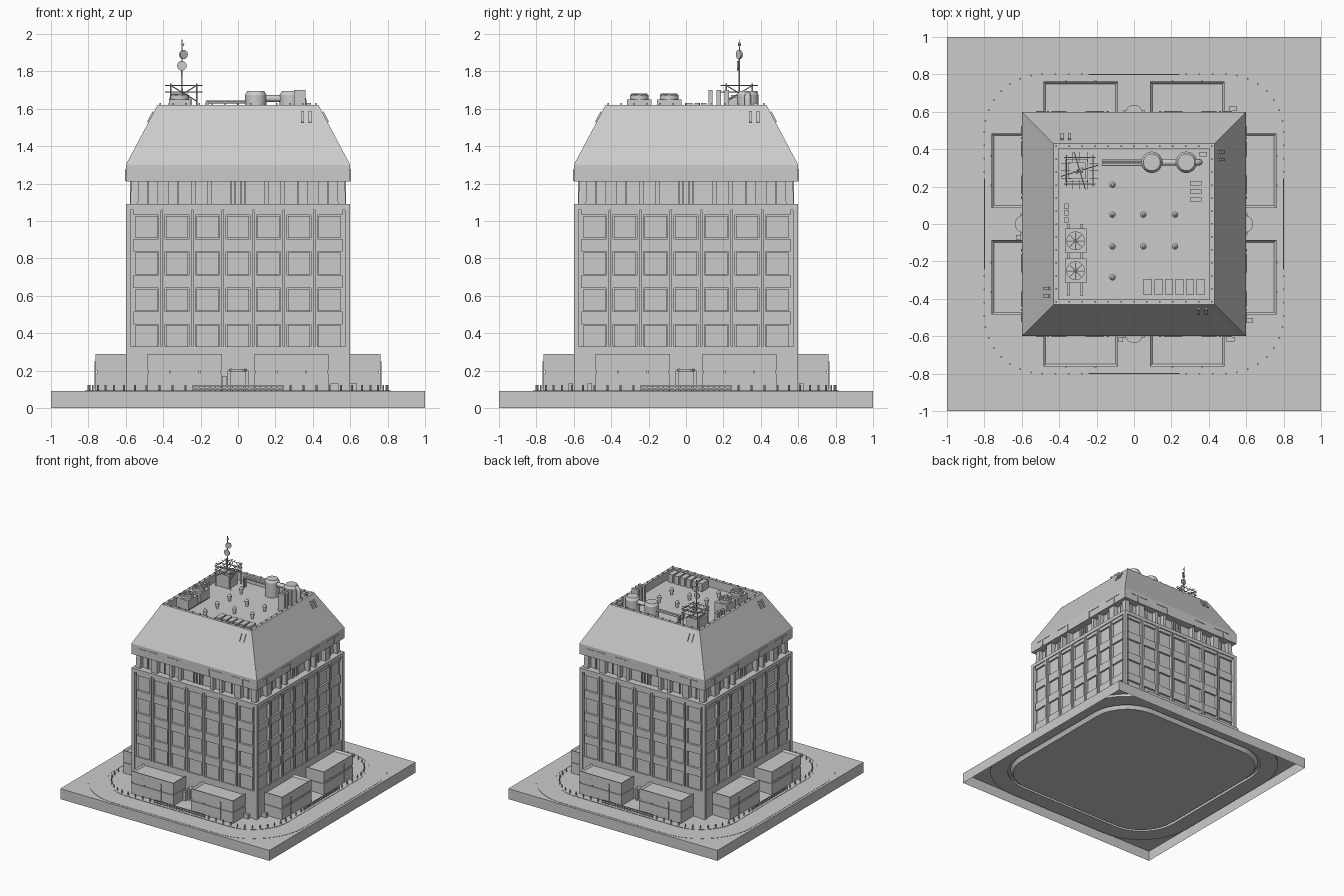
import bpy, bmesh, math
from mathutils import Matrix, Vector

if "Cube" in bpy.data.objects:
    bpy.data.objects.remove(bpy.data.objects["Cube"])

SIDES = [Matrix.Rotation(k * math.pi / 2, 4, 'Z') for k in range(4)]
ONE = [Matrix.Identity(4)]


class Part:
    """Collects primitives into one named mesh object."""
    def __init__(self, name):
        self.name, self.bm = name, bmesh.new()

    def box(self, x0, x1, y0, y1, z0, z1, mats=ONE, inset=0.0, depth=0.0):
        for m in mats:
            s = Matrix.Diagonal((x1 - x0, y1 - y0, z1 - z0, 1))
            t = Matrix.Translation(((x0 + x1) / 2, (y0 + y1) / 2, (z0 + z1) / 2))
            vs = bmesh.ops.create_cube(self.bm, size=1, matrix=m @ t @ s)['verts']
            if inset:
                top = max({f for v in vs for f in v.link_faces}, key=lambda f: f.calc_center_median().z)
                bmesh.ops.inset_region(self.bm, faces=[top], thickness=inset)
                bmesh.ops.translate(self.bm, verts=top.verts, vec=(0, 0, -depth))

    def side(self, u0, u1, d0, d1, z0, z1, **kw):
        """Box on all four facades: u along the wall, d outward."""
        self.box(u0, u1, -d1, -d0, z0, z1, mats=SIDES, **kw)

    def rod(self, a, b, r, r2=None, n=12, mats=ONE):
        a, b = Vector(a), Vector(b)
        q = (b - a).to_track_quat('Z', 'Y').to_matrix().to_4x4()
        for m in mats:
            bmesh.ops.create_cone(self.bm, cap_ends=True, segments=n, radius1=r,
                                  radius2=r if r2 is None else r2, depth=(b - a).length,
                                  matrix=m @ Matrix.Translation((a + b) / 2) @ q)

    def rings(self, levels, caps=(False, True), closed=False):
        """Skin stacked (half size, z, corner radius) outlines."""
        loops = [[self.bm.verts.new((x, y, z)) for x, y in outline(h, r)] for h, z, r in levels]
        pairs = list(zip(loops, loops[1:])) + ([(loops[-1], loops[0])] if closed else [])
        for a, b in pairs:
            for i in range(len(a)):
                j = (i + 1) % len(a)
                self.bm.faces.new((a[i], a[j], b[j], b[i]))
        if caps[0]:
            self.bm.faces.new(loops[0][::-1])
        if caps[1]:
            self.bm.faces.new(loops[-1])

    def done(self, smooth=False):
        me = bpy.data.meshes.new(self.name)
        self.bm.to_mesh(me)
        self.bm.free()
        ob = bpy.data.objects.new(self.name, me)
        bpy.context.collection.objects.link(ob)
        if smooth:
            bpy.context.view_layer.objects.active = ob
            ob.select_set(True)
            bpy.ops.object.shade_smooth_by_angle()
            ob.select_set(False)


def outline(h, r, n=10):
    """Square of half size h with corner radius r."""
    if r == 0:
        return [(-h, -h), (h, -h), (h, h), (-h, h)]
    pts = []
    for k, (sx, sy) in enumerate([(-1, -1), (1, -1), (1, 1), (-1, 1)]):
        for i in range(n + 1):
            a = math.pi + (k + i / n) * math.pi / 2
            pts.append((sx * (h - r) + r * math.cos(a), sy * (h - r) + r * math.sin(a)))
    return pts


# Ground: open skirt, road ring and plaza slab
p = Part("ground_base")
p.rings([(1, 0, 0), (1, .09, 0)])
p.done()
p = Part("road_ring")
p.rings([(.84, .07, .35), (.98, .07, .48), (.98, .092, .48), (.84, .092, .35)], (False, False), True)
p.done()
p = Part("plaza_slab")
p.rings([(.8, .055, .32), (.82, .094, .33)], (True, True))
p.done()

# Tower core, corner posts, top band
p = Part("tower_core")
p.rings([(.572, .09, 0), (.572, 1.07, 0)])
p.done()
p = Part("tower_frame")
p.side(-.6, -.571, .571, .6, .09, 1.06)
p.side(-.6, .6, .5, .6, 1.06, 1.09)
p.side(-.571, .571, .57, .592, .09, .33)
p.done()

# Facade: seven bays with pilasters, spandrels and window panels
bay = .1632
pil, span, win = Part("pilasters"), Part("spandrels"), Part("window_panels")
for i in range(6):
    c = (i - 2.5) * bay
    for s in (-.011, .011):
        pil.side(c + s - .007, c + s + .007, .57, .598, .33, 1.06)
for i in range(7):
    c = (i - 3) * bay
    for k in range(4):
        z = .325 + k * .195
        win.side(c - .058, c + .058, .57, .582, z, z + .117)
        span.side(c - .068, c + .068, .57, .592, z + .122, min(z + .19, 1.06))
for q in (pil, span, win):
    q.done()

# Recessed floor with columns and mullions
p = Part("recessed_floor")
p.rings([(.54, 1.08, 0), (.535, 1.22, 0)])
p.done()
p = Part("recessed_floor_columns")
for s in (-1, 1):
    for c, w in ((.40, .03), (.155, .012), (.24, .012)):
        p.side(s * c - w, s * c + w, .53, .578, 1.09, 1.21)
    for c in (.04, .015, .48, .32):
        p.side(s * c - .004, s * c + .004, .53, .55, 1.09, 1.21)
p.rod((-.555, -.555, 1.09), (-.55, -.55, 1.21), .03, n=4, mats=SIDES)
p.done()

# Sloped roof with sunken deck
p = Part("mansard_roof")
p.rings([(.52, 1.21, 0), (.6, 1.21, 0), (.6, 1.30, 0), (.43, 1.62, 0), (.405, 1.62, 0), (.405, 1.55, 0)], (True, True))
p.done()
p = Part("roof_band_trim")
for s in (-1, 1):
    for c, a, b in ((.14, .16, .26), (.46, .36, .44)):
        p.side(s * c - .006, s * c + .006, .59, .604, 1.215, 1.275)
        u0, u1 = sorted((s * a, s * b))
        p.side(u0, u1, .59, .604, 1.268, 1.275)
    p.side(s * .5 - .025, s * .5 + .025, .59, .604, 1.268, 1.275)
p.done()
p = Part("roof_slope_vents")
for u in (.345, .385):
    tilt = Matrix.Translation((u, -.4645, 1.555)) @ Matrix.Rotation(-.488, 4, 'X')
    p.box(-.009, .009, -.008, .008, -.032, .032, mats=[m @ tilt for m in SIDES])
p.done()
p = Part("parapet_studs")
for i in range(12):
    u = -.415 + i * .0692
    p.box(u - .004, u + .004, -.421, -.413, 1.615, 1.631, mats=SIDES)
p.done()

# Ground annexes, two on each side
p = Part("annex_blocks")
for u in (-.485, .085):
    p.side(u, u + .4, .57, .762, .09, .185)
    p.side(u + .006, u + .394, .57, .755, .185, .2)
    p.side(u, u + .4, .57, .762, .2, .29, inset=.018, depth=.015)
    for v in (.12, .28):
        p.side(u + v - .005, u + v + .005, .76, .766, .1, .25)
p.done()

# Entrances with rounded canopies
p = Part("entrance_canopies")
p.rod((0, -.59, .195), (0, -.59, .21), .047, n=24, mats=SIDES)
p.side(-.055, -.04, .57, .61, .09, .2)
p.side(.04, .055, .57, .61, .09, .2)
p.side(-.025, .025, .59, .6, .09, .175)
p.done()

# Bollards on the curb and low fences
p = Part("plaza_bollards")
for k in range(9):
    a = k / 8 * math.pi / 2
    x, y = .49 + .31 * math.sin(a), .49 + .31 * math.cos(a)
    p.rod((x, y, .09), (x, y, .122), .005, n=8, mats=SIDES)
for u in (-.42, -.35, -.28, .28, .35, .42):
    p.rod((u, -.8, .09), (u, -.8, .122), .005, n=8, mats=SIDES)
p.done()
p = Part("low_fences")
for z in (.1, .116):
    p.side(-.24, .24, .797, .803, z, z + .006)
for i in range(17):
    u = -.24 + i * .03
    p.side(u - .003, u + .003, .797, .803, .09, .122)
p.done()

# Street furniture near the corners
p = Part("street_boxes")
for x, y, w, h in ((.515, -.615, .022, .13), (.615, -.515, .022, .13), (.53, .615, .022, .13),
                   (-.62, -.07, .012, .17), (-.07, -.62, .012, .17)):
    p.box(x - w, x + w, y - .012, y + .012, .09, h)
p.rod((.58, -.515, .09), (.58, -.515, .22), .004)
p.box(.575, .585, -.53, -.5, .21, .25)
p.done()

# Roof tanks and pipes
p = Part("roof_tanks")
for x in (.095, .28):
    p.rod((x, .33, 1.55), (x, .33, 1.675), .057, n=32)
    p.rod((x, .33, 1.675), (x, .33, 1.695), .057, .045, n=32)
p.rod((.095, .33, 1.655), (.28, .33, 1.655), .018, n=16)
for y in (.318, .338):
    p.rod((-.17, y, 1.635), (.06, y, 1.635), .008)
    p.rod((-.165, y, 1.55), (-.165, y, 1.635), .008)
p.done(True)
cu = bpy.data.curves.new("tank_elbow_pipe", 'CURVE')
cu.dimensions, cu.bevel_depth, cu.bevel_resolution = '3D', .017, 3
sp = cu.splines.new('POLY')
path = [(.29, 1.675), (.325, 1.675), (.344, 1.665), (.35, 1.645), (.35, 1.55)]
sp.points.add(len(path) - 1)
for pt, (x, z) in zip(sp.points, path):
    pt.co = (x, .33, z, 1)
bpy.context.collection.objects.link(bpy.data.objects.new("tank_elbow_pipe", cu))

# Cooling units with fan tops
p = Part("cooling_units")
for y in (-.09, -.25):
    p.box(-.37, -.255, y - .065, y + .065, 1.57, 1.65)
    p.rod((-.312, y, 1.65), (-.312, y, 1.675), .05, n=24)
    for k in range(4):
        a = k * math.pi / 4
        d = Vector((math.cos(a), math.sin(a), 0)) * .045
        p.rod(Vector((-.312, y, 1.677)) - d, Vector((-.312, y, 1.677)) + d, .004, n=6)
for x in (-.35, -.28):
    p.box(x - .006, x + .006, -.385, 0, 1.55, 1.575)
for y in (.02, .06, .095):
    p.box(-.372, -.35, y - .014, y + .014, 1.55, 1.63)
p.done()

# Tall flues, condenser row, access box
p = Part("roof_boxes")
for y in (.13, .175, .218):
    p.box(.3, .36, y - .011, y + .011, 1.55, 1.70)
for i in range(6):
    x = .052 + i * .0565
    p.box(x, x + .043, -.38, -.295, 1.55, 1.62)
p.box(.35, .39, .36, .385, 1.55, 1.63)
p.done()
p = Part("roof_vent_domes")
for x, ys in ((-.115, (.21, .05, -.12, -.285)), (.05, (.05, -.12)), (.22, (.05, -.12))):
    for y in ys:
        p.rod((x, y, 1.55), (x, y, 1.58), .011)
        p.rod((x, y, 1.575), (x, y, 1.595), .017)
        p.rod((x, y, 1.595), (x, y, 1.61), .017, .006)
p.done()

# Antenna mast on a plinth with dishes and lattice
p = Part("antenna_mast")
X, Y = -.3, .285
p.box(X - .065, X + .055, Y - .06, Y + .06, 1.55, 1.66)
p.box(X - .05, X + .04, Y - .045, Y + .045, 1.66, 1.675)
p.rod((X, Y, 1.67), (X, Y, 1.97), .005, .002)
p.rod((X, Y - .012, 1.83), (X, Y - .004, 1.83), .026, n=20)
p.rod((X + .005, Y + .005, 1.89), (X + .012, Y - .005, 1.89), .024, n=20)
p.rod((X, Y, 1.94), (X + .008, Y, 1.95), .008)
at = Matrix.Translation((X + .01, Y, 0))
ring = [at @ m for m in SIDES]
for z in (1.69, 1.725):
    p.rod((-.085, -.07, z), (.085, -.07, z), .003, n=6, mats=ring)
    p.rod((0, 0, z), (.1, .03, z), .003, n=6, mats=ring)
p.rod((-.07, -.07, 1.55), (-.07, -.07, 1.735), .004, n=6, mats=ring)
p.rod((-.07, -.07, 1.64), (.07, -.07, 1.725), .003, n=6, mats=ring)
for u in (-.04, 0, .04):
    p.rod((u, -.1, 1.725), (u, -.05, 1.725), .002, n=6, mats=ring)
p.done()
